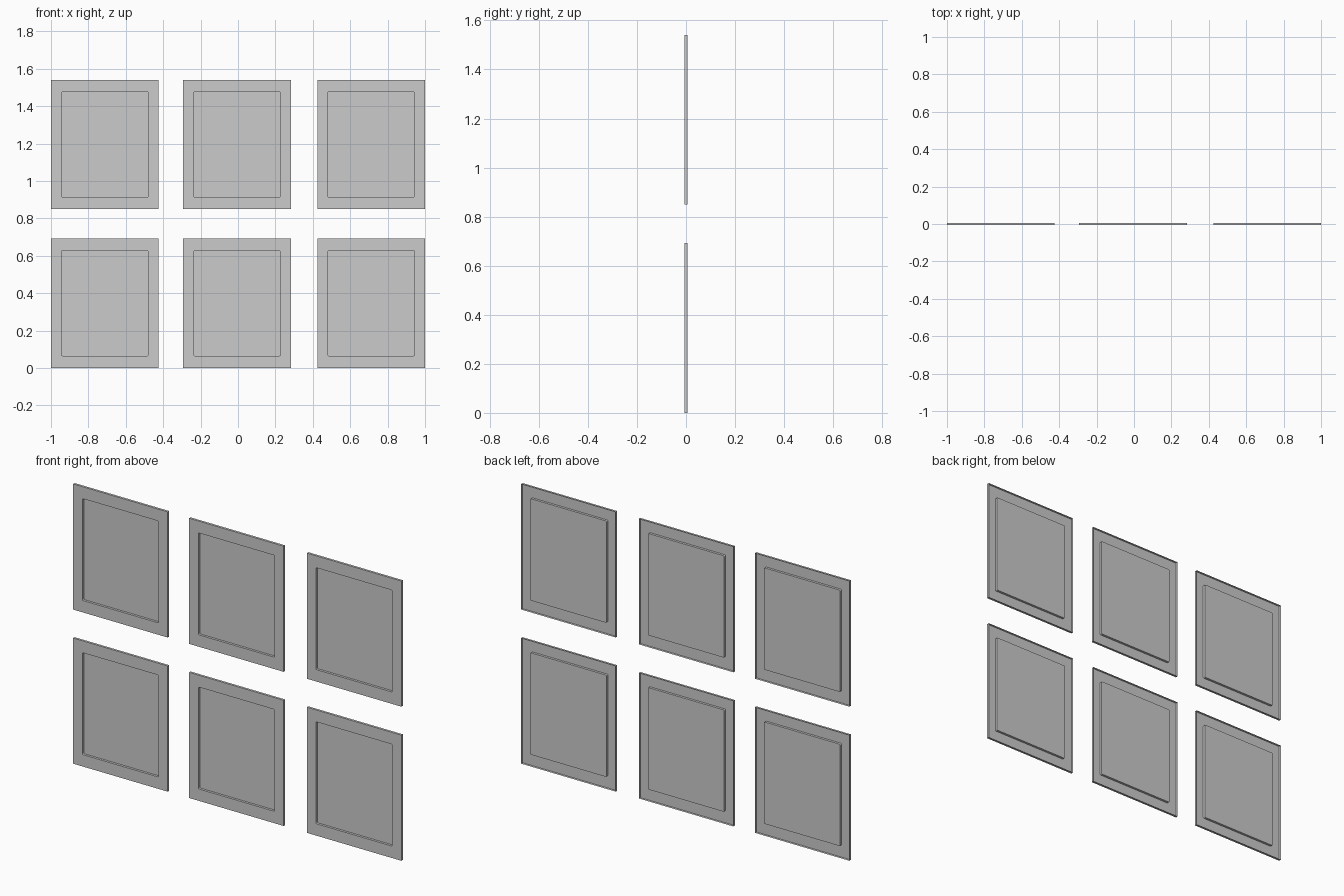
import bpy, bmesh

if "Cube" in bpy.data.objects:
    bpy.data.objects.remove(bpy.data.objects["Cube"])

W, H, D = 0.576, 0.692, 0.013      # panel width, height, depth
IX, IZ = 0.0555, 0.0655            # border widths
R = 0.006                          # recess corner radius


def ring(bm, hw, hh, y):
    return [bm.verts.new((sx * hw, y, sz * hh))
            for sx, sz in ((-1, -1), (1, -1), (1, 1), (-1, 1))]


def panel(name, x, z):
    bm = bmesh.new()
    # folded rim, flat border, recess wall: open at the back like pressed sheet
    rings = [ring(bm, W / 2, H / 2, D / 2),
             ring(bm, W / 2, H / 2, -D / 2),
             ring(bm, W / 2 - IX, H / 2 - IZ, -D / 2),
             ring(bm, W / 2 - IX, H / 2 - IZ, D / 2)]
    for a, b in zip(rings, rings[1:]):
        for i in range(4):
            j = (i + 1) % 4
            bm.faces.new((a[i], a[j], b[j], b[i]))
    # recessed centre
    bm.faces.new(rings[-1])
    # slightly rounded recess corners
    corners = [bm.edges.get((a, b)) for a, b in zip(rings[2], rings[3])]
    bmesh.ops.bevel(bm, geom=corners, offset=R, segments=3, profile=0.5,
                    affect='EDGES')
    me = bpy.data.meshes.new(name)
    bm.to_mesh(me)
    bm.free()
    ob = bpy.data.objects.new(name, me)
    ob.location = (x, 0, z)
    bpy.context.collection.objects.link(ob)


# three columns, two rows
for row, z in (("lower", H / 2), ("upper", 1.541 - H / 2)):
    for col, x in (("left", W / 2 - 1), ("middle", -0.005), ("right", 1 - W / 2)):
        panel(f"{row}_{col}_panel", x, z)
